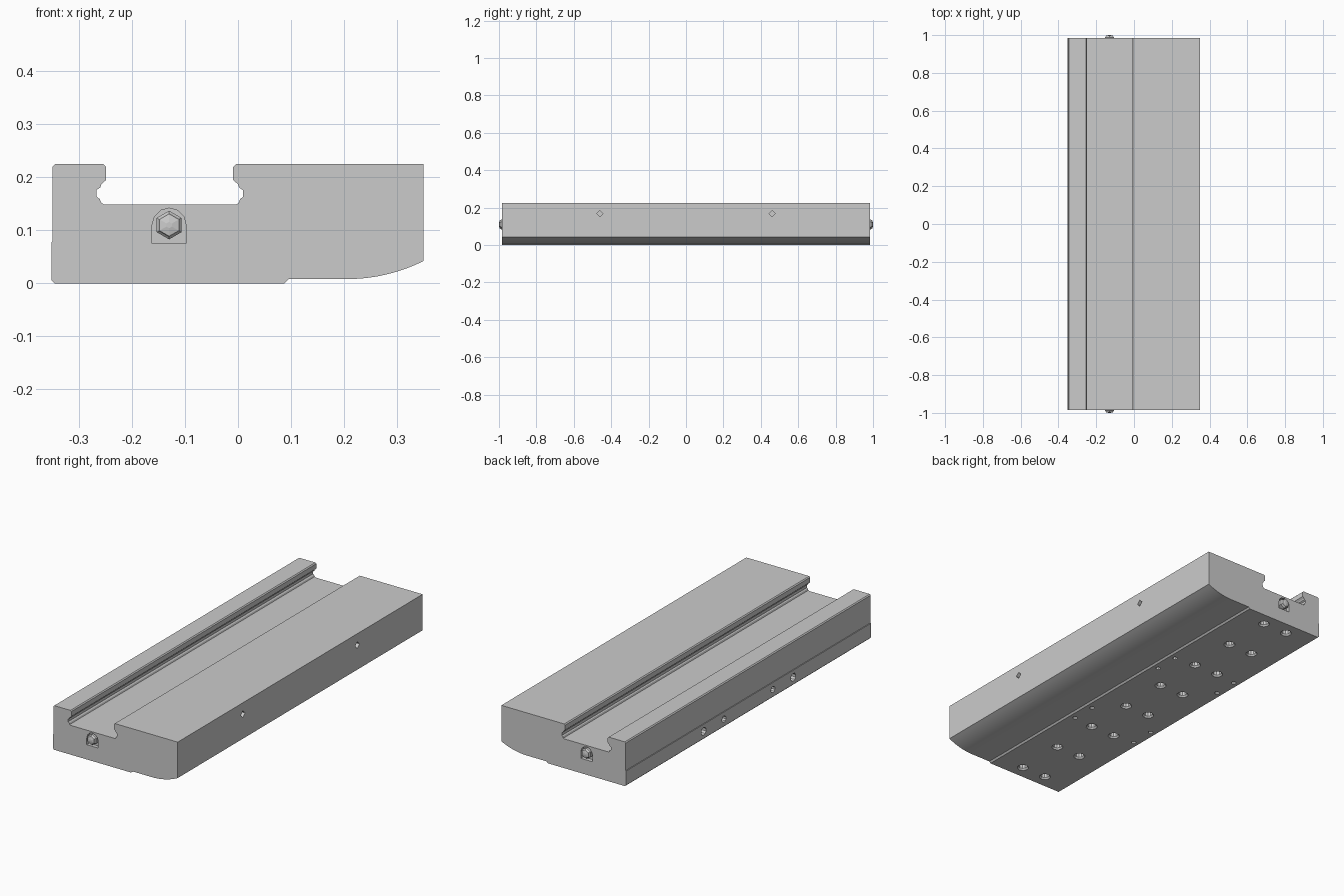
import bpy, bmesh, math
from mathutils import Vector

if "Cube" in bpy.data.objects:
    bpy.data.objects.remove(bpy.data.objects["Cube"])

END = 0.985  # half length of the block


def new_object(name, bm, smooth=None):
    bmesh.ops.recalc_face_normals(bm, faces=bm.faces)
    me = bpy.data.meshes.new(name)
    bm.to_mesh(me)
    bm.free()
    ob = bpy.data.objects.new(name, me)
    bpy.context.collection.objects.link(ob)
    return ob


def skin(bm, loops):
    """Closed solid through successive vertex loops."""
    rings = [[bm.verts.new(p) for p in loop] for loop in loops]
    for a, b in zip(rings, rings[1:]):
        for i in range(len(a)):
            j = (i + 1) % len(a)
            bm.faces.new((a[i], a[j], b[j], b[i]))
    bm.faces.new(rings[0])
    bm.faces.new(rings[-1])


def extrude_y(bm, profile, y0, y1):
    skin(bm, [[(x, y, z) for x, z in profile] for y in (y0, y1)])


def turned(bm, origin, axis, rings, sides):
    """Turned solid: rings are (radius, distance along axis)."""
    o, d = Vector(origin), Vector(axis)
    v = Vector((0, 1, 0)) if abs(d.z) > 0.5 else Vector((0, 0, 1))
    u = v.cross(d)
    angles = [math.tau * i / sides for i in range(sides)]
    skin(bm, [[o + d * t + (v * math.cos(a) + u * math.sin(a)) * r for a in angles]
              for r, t in rings])


# Block profile: guide slot on top, curved underside on the right
R = 0.326
arc = [(0.205 + R * math.sin(a), 0.008 + R * (1 - math.cos(a)))
       for a in [math.radians(26.4) * i / 10 for i in range(10)]]
profile = [(-0.346, 0), (0.088, 0), (0.096, 0.008)] + arc + [
    (0.35, 0.042), (0.35, 0.225), (-0.004, 0.225), (-0.009, 0.22),
    (-0.009, 0.195), (0.0, 0.187), (0.002, 0.181), (0.009, 0.176), (0.009, 0.163),
    (0.004, 0.159), (0.001, 0.151), (-0.003, 0.149), (-0.253, 0.149), (-0.258, 0.152),
    (-0.261, 0.159), (-0.267, 0.164), (-0.267, 0.176), (-0.26, 0.181), (-0.258, 0.187),
    (-0.249, 0.195), (-0.249, 0.22), (-0.254, 0.225), (-0.345, 0.225), (-0.35, 0.22),
    (-0.35, 0.08), (-0.352, 0.078), (-0.352, 0.006)]
bm = bmesh.new()
extrude_y(bm, profile, -END, END)
body = new_object("carriage_block", bm)

# Cutters for all holes and the end pockets
bm = bmesh.new()
for k in range(8):  # threaded mounting holes underneath
    for x in (-0.2, -0.06):
        turned(bm, (x, 0.915 - k * 0.2615, 0), (0, 0, 1),
               [(0.028, -0.01), (0.028, 0.0), (0.021, 0.008), (0.021, 0.05)], 10)
for s in (-1, 1):
    for y in (0.38, 0.252):  # dowel holes underneath
        for x in (-0.317, 0.057):
            turned(bm, (x, s * y, 0), (0, 0, 1), [(0.012, -0.01), (0.012, 0.015)], 8)
    for y, r in ((0.36, 0.02), (0.197, 0.016)):  # left side holes
        turned(bm, (-0.352, s * y, 0.042), (1, 0, 0), [(r, -0.01), (r, 0.04)], 10)
    # right side diamond holes
    turned(bm, (0.35, s * 0.46, 0.167), (-1, 0, 0), [(0.017, -0.01), (0.017, 0.04)], 4)
    # arched pocket for the fitting at each end
    arch = [(-0.13 + 0.032 * math.cos(math.pi * i / 6), 0.11 + 0.032 * math.sin(math.pi * i / 6))
            for i in range(7)]
    extrude_y(bm, [(-0.162, 0.075), (-0.098, 0.075)] + arch, s * 0.965, s * 1.02)
cutter = new_object("hole_cutter", bm)
cutter.hide_render = True

mod = body.modifiers.new("holes", 'BOOLEAN')
mod.operation = 'DIFFERENCE'
mod.solver = 'EXACT'
mod.object = cutter
dg = bpy.context.evaluated_depsgraph_get()
mesh = bpy.data.meshes.new_from_object(body.evaluated_get(dg))
body.modifiers.clear()
body.data = mesh
mesh.shade_smooth()
mesh.set_sharp_from_angle(angle=math.radians(15))
bpy.data.objects.remove(cutter)

# Hexagonal end fittings with a tapered tip
for s, name in ((-1, "front_fitting"), (1, "back_fitting")):
    bm = bmesh.new()
    turned(bm, (-0.13, s * 0.963, 0.11), (0, s, 0),
           [(0.027, 0), (0.027, 0.025), (0.023, 0.029), (0.021, 0.034), (0.006, 0.037)], 6)
    new_object(name, bm)
